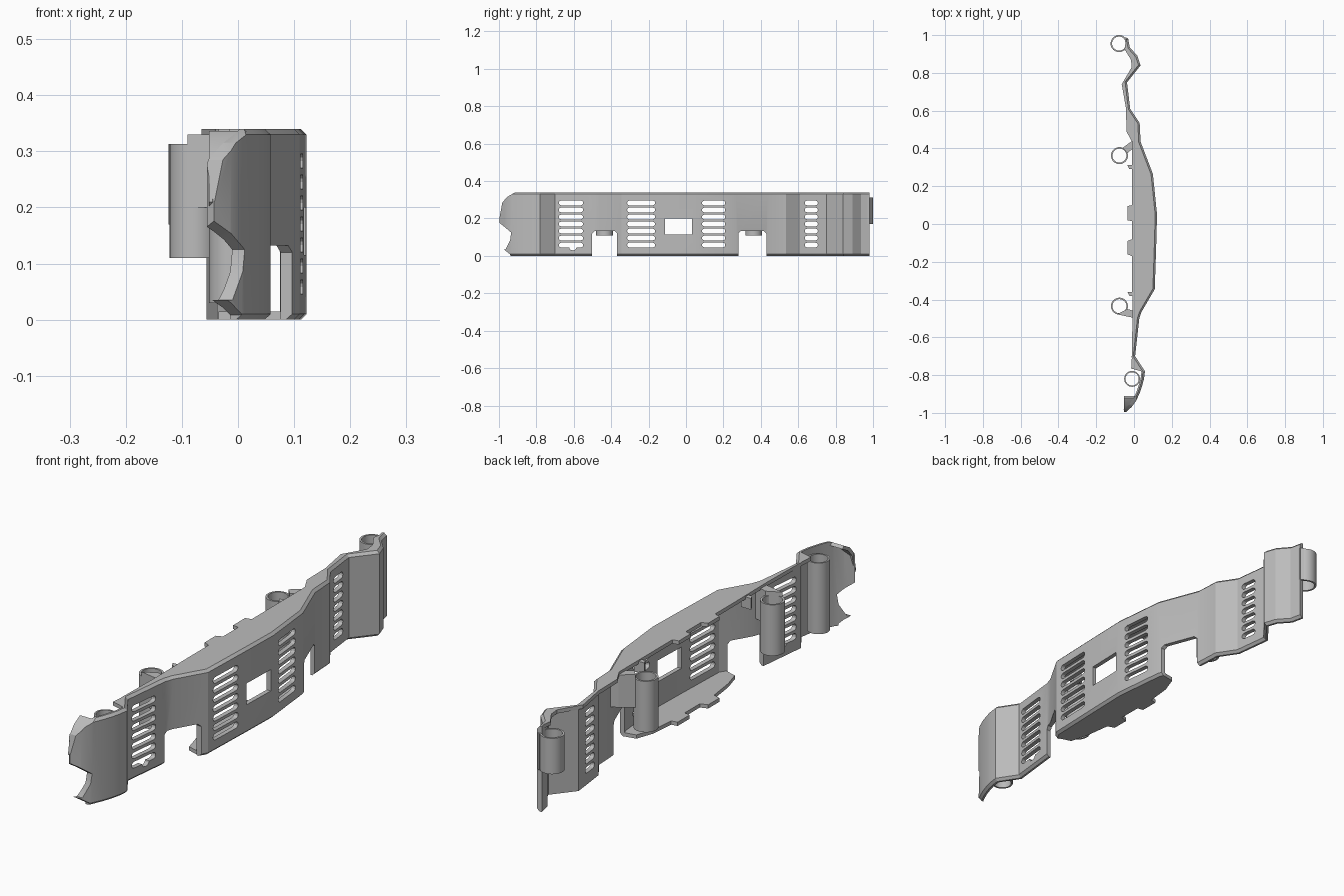
import bpy, bmesh, math
from mathutils import Vector

cube = bpy.data.objects.get("Cube")
if cube:
    bpy.data.objects.remove(cube, do_unlink=True)

grey = bpy.data.materials.new("mid_grey")
grey.use_nodes = True
grey.diffuse_color = (0.5, 0.5, 0.5, 1)
grey.node_tree.nodes["Principled BSDF"].inputs["Base Color"].default_value = (0.5, 0.5, 0.5, 1)

HEIGHT, THICK, BEVEL = 0.34, 0.018, 0.01


def finish(name, bm, smooth=22):
    bmesh.ops.recalc_face_normals(bm, faces=bm.faces)
    mesh = bpy.data.meshes.new(name)
    bm.to_mesh(mesh)
    bm.free()
    mesh.materials.append(grey)
    ob = bpy.data.objects.new(name, mesh)
    bpy.context.collection.objects.link(ob)
    if smooth:
        shade(ob, smooth)
    return ob


def shade(ob, angle):
    bpy.ops.object.select_all(action='DESELECT')
    ob.select_set(True)
    bpy.context.view_layer.objects.active = ob
    bpy.ops.object.shade_smooth_by_angle(angle=math.radians(angle))


def loft(name, rings, smooth=22):
    """Skin a row of closed rings and cap both ends."""
    bm = bmesh.new()
    rows = [[bm.verts.new(p) for p in ring] for ring in rings]
    n = len(rows[0])
    for a, b in zip(rows, rows[1:]):
        for i in range(n):
            j = (i + 1) % n
            bm.faces.new((a[i], a[j], b[j], b[i]))
    bm.faces.new(rows[0])
    bm.faces.new(rows[-1])
    return finish(name, bm, smooth)


def plate(name, outline, z0, z1):
    return loft(name, [[(x, y, z) for x, y in outline] for z in (z0, z1)], 0)


# Outer line of the wall in plan, back to front
path = [Vector(p) for p in [
    (-.032, .982), (-.022, .935), (.018, .89), (.035, .84), (-.037, .75),
    (-.02, .61), (.03, .535), (.035, .435), (.1, .265), (.122, .05),
    (.118, -.1), (.11, -.345), (.04, -.465), (.028, -.5), (.006, -.7),
    (.058, -.78), (.053, -.82), (.045, -.85), (.032, -.89), (.012, -.935),
    (-.012, -.968), (-.043, -.997)]]


def offset_path(d):
    out = []
    for i, p in enumerate(path):
        a = (p - path[i - 1]).normalized() if i else None
        b = (path[i + 1] - p).normalized() if i + 1 < len(path) else a
        a = a or b
        na, nb = Vector((a.y, -a.x)), Vector((b.y, -b.x))
        m = (na + nb).normalized()
        out.append(p + m * d / m.dot(na))
    return out


def wall_x(y):
    for a, b in zip(path, path[1:]):
        if b.y <= y <= a.y:
            return a.x + (b.x - a.x) * (y - a.y) / (b.y - a.y)
    return path[-1].x


# Wall with chamfered outer rims
lines = {d: offset_path(d) for d in (0, BEVEL, THICK)}
section = [(BEVEL, 0), (0, BEVEL), (0, HEIGHT - BEVEL), (BEVEL, HEIGHT),
           (THICK, HEIGHT), (THICK, 0)]
wall = loft("grille_wall", [[(*lines[d][i], z) for d, z in section]
                            for i in range(len(path))], 0)


# Openings: slots, window, notches and the shaped front tip
def cut(outline):
    ob = loft("cutter", [[(x, y, z) for y, z in outline] for x in (-.3, .3)], 0)
    ob.hide_render = True
    mod = wall.modifiers.new("cut", 'BOOLEAN')
    mod.object, mod.operation, mod.solver = ob, 'DIFFERENCE', 'EXACT'
    bpy.context.view_layer.objects.active = wall
    bpy.ops.object.modifier_apply(modifier=mod.name)
    bpy.data.objects.remove(ob, do_unlink=True)


def rect(y0, y1, z0, z1):
    return [(y0, z0), (y1, z0), (y1, z1), (y0, z1)]


def slot(y0, y1, z, r=.0125):
    pts = []
    for y, start in ((y1 - r, -90), (y0 + r, 90)):
        for k in range(7):
            a = math.radians(start + 30 * k)
            pts.append((y + r * math.cos(a), z + r * math.sin(a)))
    return pts


for y0, y1 in ((-.68, -.55), (-.315, -.165), (.085, .21), (.635, .705)):
    for k in range(7):
        cut(slot(y0, y1, .058 + k * .0375))
cut(slot(-.625, -.585, .048, .018))
cut(rect(-.113, .033, .115, .2))
for y0, y1 in ((-.502, -.368), (.28, .43)):
    cut([(y0, -.1), (y1, -.1), (y1, .12), (y1 - .012, .132), (y0 + .012, .132), (y0, .12)])
cut([(-1.1, .178), (-1, .178), (-.97, .155), (-.935, .125), (-.94, .085),
     (-.965, .035), (-1.1, .035)])
cut([(-1.1, .035), (-.975, .035), (-.94, .008), (-.93, -.1), (-1.1, -.1)])
brow = [(-.996, .21), (-.982, .285), (-.957, .315), (-.92, .336)]
cut([(-1.1, .21)] + brow + [(-.9, .345), (-.9, .5), (-1.1, .5)])
shade(wall, 22)

# Sloped cap closing the upper front tip
loft("front_cap", [[(-.052, y, z), (wall_x(y) - .004, y, z),
                    (wall_x(y) - .004, y + .01, z - .01), (-.052, y + .01, z - .01)]
                   for y, z in brow])

# Top flange with its locating tabs
rim = [tuple(p) for p in lines[BEVEL] if p.y > -.79]
inner = [(-.015, -.765), (-.012, -.72), (-.008, -.5), (-.01, -.3), (-.01, -.17),
         (-.035, -.16), (-.035, -.09), (-.01, -.08), (-.01, .015), (-.035, .02),
         (-.035, .095), (-.01, .1), (-.01, .435), (-.04, .49), (-.042, .61),
         (-.065, .74), (-.012, .83), (-.016, .87), (-.05, .925)]
plate("top_flange", rim + inner, HEIGHT - .015, HEIGHT)

# Bottom shelf between the notches
shelf = [tuple(p) for p in lines[BEVEL] if -.36 < p.y < .28]
plate("bottom_shelf", [(wall_x(.28) - .012, .28)] + shelf +
      [(wall_x(-.367) - .012, -.367), (.03, -.35), (.01, -.28), (-.005, -.17),
       (-.035, -.16), (-.035, -.09), (-.005, -.08), (-.005, .015),
       (-.03, .02), (-.03, .095), (-.005, .1), (.005, .2), (.03, .27)], 0, .015)


# Hollow mounting tubes
def tube(name, x, y, z0, z1, r=.045, bore=.037, n=32):
    rings = []
    for k in range(n + 1):
        c, s = math.cos(math.tau * k / n), math.sin(math.tau * k / n)
        rings.append([(x + q * c, y + q * s, z)
                      for q, z in ((r, z0), (r, z1), (bore, z1), (bore, z0))])
    ob = loft(name, rings, 0)
    bm = bmesh.new()
    bm.from_mesh(ob.data)
    caps = [f for f in bm.faces if abs(f.normal.z) < .1 and
            all(abs(v.co.y - y) < 1e-5 for v in f.verts)]
    bmesh.ops.delete(bm, geom=caps, context='FACES_ONLY')
    bmesh.ops.remove_doubles(bm, verts=bm.verts, dist=1e-5)
    bmesh.ops.recalc_face_normals(bm, faces=bm.faces)
    bm.to_mesh(ob.data)
    bm.free()
    shade(ob, 30)


tube("rear_tube", -.079, .955, .17, .313)
tube("mid_rear_tube", -.077, .362, .11, .313)
tube("mid_front_tube", -.077, -.435, .11, .313)
tube("front_tube", -.01, -.82, .03, .313, .042, .035)

# Brackets from the tubes to the wall
plate("mid_rear_bracket", [(-.06, .403), (-.035, .375), (.03, .43), (.022, .455), (-.01, .44)], .2, .33)
plate("mid_front_bracket", [(-.09, -.478), (-.035, -.45), (.03, -.47), (.02, -.495), (-.01, -.495)], .2, .33)
plate("rear_bracket", [(-.045, .99), (-.03, .98), (-.028, .93), (-.04, .94)], .17, .313)

# Small ribs under the flange edge
for name, y in (("rear_rib", .3), ("front_rib", -.372)):
    plate(name, [(-.035, y + .012), (.01, y + .012), (.01, y - .008), (-.025, y - .008)],
          .29, HEIGHT - .005)
